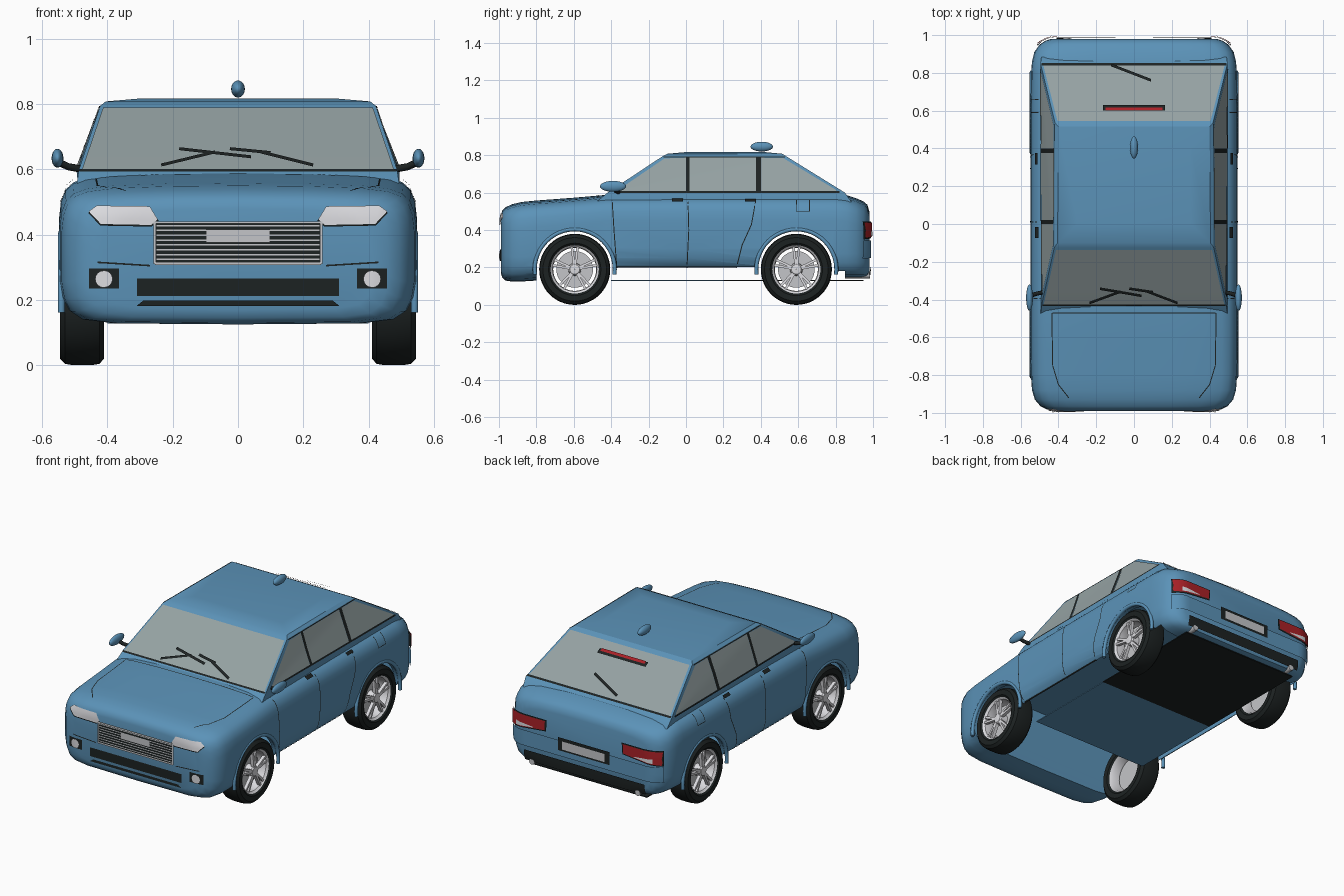
import bpy, bmesh, math
from mathutils import Vector, Matrix
from mathutils.bvhtree import BVHTree

if "Cube" in bpy.data.objects:
    bpy.data.objects.remove(bpy.data.objects["Cube"])

def material(name, rgb):
    m = bpy.data.materials.new(name)
    m.diffuse_color = (*rgb, 1)
    m.use_nodes = True
    m.node_tree.nodes["Principled BSDF"].inputs["Base Color"].default_value = m.diffuse_color
    return m

BLUE = material("body_blue", (0.105, 0.29, 0.48))
GLASS = material("window_grey", (0.30, 0.36, 0.365))
BLACK = material("black_trim", (0.012, 0.016, 0.016))
SILVER = material("silver", (0.55, 0.56, 0.58))
WHITE = material("wheel_white", (0.72, 0.72, 0.75))
RED = material("lamp_red", (0.40, 0.015, 0.02))

def finish(name, bm, mat, angle=35, normals=True):
    if normals:
        bmesh.ops.recalc_face_normals(bm, faces=bm.faces)
    me = bpy.data.meshes.new(name)
    bm.to_mesh(me)
    bm.free()
    me.materials.append(mat)
    me.shade_smooth()
    me.set_sharp_from_angle(angle=math.radians(angle))
    ob = bpy.data.objects.new(name, me)
    bpy.context.collection.objects.link(ob)
    return ob

def loft(rings):
    """Closed solid through rings with equal point counts."""
    bm = bmesh.new()
    vs = [[bm.verts.new(p) for p in r] for r in rings]
    n = len(vs[0])
    for a, b in zip(vs, vs[1:]):
        for i in range(n):
            bm.faces.new((a[i], a[(i + 1) % n], b[(i + 1) % n], b[i]))
    bm.faces.new(vs[0])
    bm.faces.new(vs[-1])
    bmesh.ops.recalc_face_normals(bm, faces=bm.faces)
    return bm

def lathe(name, profile, center, s, mat, n=48):
    """Spin (x, r) profile around the x axis; s mirrors it."""
    bm = bmesh.new()
    rows = [[bm.verts.new((s * x, center[0] + r * math.cos(2 * math.pi * i / n),
                           center[1] + r * math.sin(2 * math.pi * i / n))) for i in range(n)]
            for x, r in profile]
    for a, b in zip(rows, rows[1:]):
        for i in range(n):
            bm.faces.new((a[i], a[(i + 1) % n], b[(i + 1) % n], b[i]))
    return finish(name, bm, mat)

def ellipsoid(name, loc, radii, mat):
    bm = bmesh.new()
    bmesh.ops.create_uvsphere(bm, u_segments=24, v_segments=14, radius=1,
                              matrix=Matrix.Translation(loc) @ Matrix.Diagonal((*radii, 1)))
    return finish(name, bm, mat, 80)

def tube(name, pts, r, mat):
    bm = bmesh.new()
    pts = [Vector(p) for p in pts]
    rings = []
    for i, p in enumerate(pts):
        t = (pts[min(i + 1, len(pts) - 1)] - pts[max(i - 1, 0)]).normalized()
        u = t.cross(Vector((1, 0, 0)) if abs(t.x) < .8 else Vector((0, 0, 1))).normalized()
        v = t.cross(u)
        rings.append([p + r * (u * math.cos(a * math.pi / 4) + v * math.sin(a * math.pi / 4)) for a in range(8)])
    bm.free()
    return finish(name, loft(rings), mat, 50)

DIRS = {'F': (0, 1, 0), 'B': (0, -1, 0), 'R': (-1, 0, 0), 'L': (1, 0, 0), 'T': (0, 0, -1)}

def project(a, b, side, tree, off):
    d = Vector(DIRS[side])
    p = Vector((a, 0, b) if side in 'FB' else (0, a, b) if side in 'LR' else (a, b, 0))
    h, n, _, _ = tree.ray_cast(p - d * 3, d)
    if h is None:
        h, n, _, _ = tree.find_nearest(p - d * 0.95)
    return h + (n if n.dot(d) < 0 else -n) * off

def patch(name, lo, hi, side, tree, off, mat):
    """Thin plate between two 2D polylines, laid onto a surface."""
    lo, hi = [Vector(p) for p in lo], [Vector(p) for p in hi]
    cols = []
    for i in range(len(lo) - 1):
        k = max(1, math.ceil(max((lo[i + 1] - lo[i]).length, (hi[i + 1] - hi[i]).length) / 0.025))
        cols += [(lo[i].lerp(lo[i + 1], j / k), hi[i].lerp(hi[i + 1], j / k)) for j in range(k)]
    cols.append((lo[-1], hi[-1]))
    m = max(1, math.ceil(max((h - l).length for l, h in cols) / 0.025))
    bm = bmesh.new()
    g = [[bm.verts.new(project(*l.lerp(h, j / m), side, tree, off)) for j in range(m + 1)] for l, h in cols]
    d = Vector(DIRS[side])
    for a, b in zip(g, g[1:]):
        for j in range(m):
            f = bm.faces.new((a[j], b[j], b[j + 1], a[j + 1]))
            f.normal_update()
            if f.normal.dot(d) > 0:
                f.normal_flip()
    return finish(name, bm, mat, 40, False)

def rect(name, x0, x1, z0, z1, *rest):
    return patch(name, [(x0, z0), (x1, z0)], [(x0, z1), (x1, z1)], *rest)

def line(name, pts, w, *rest):
    pts = [Vector(p) for p in pts]
    lo, hi = [], []
    for i, p in enumerate(pts):
        t = (pts[min(i + 1, len(pts) - 1)] - pts[max(i - 1, 0)]).normalized() * w / 2
        lo.append(p + Vector((t.y, -t.x)))
        hi.append(p + Vector((-t.y, t.x)))
    return patch(name, lo, hi, *rest)

# lower body: stations (y, half width, top, bottom) with a rounded section
STATIONS = [(-.99, .42, .48, .17), (-.982, .46, .505, .145), (-.965, .495, .522, .13), (-.93, .525, .538, .125),
            (-.88, .54, .55, .125), (-.8, .546, .558, .13), (-.6, .548, .573, .14), (-.43, .548, .588, .17),
            (0, .548, .592, .17), (.43, .548, .592, .17), (.6, .548, .592, .15), (.8, .545, .592, .145),
            (.86, .54, .586, .145), (.91, .528, .57, .145), (.95, .5, .553, .145), (.97, .47, .535, .15),
            (.98, .44, .50, .165)]
TOP = [(.4, .002), (.7, .008), (.85, .018), (.92, .032), (.965, .055), (.99, .09), (1, .14)]
LOW = [(1, .13), (.985, .08), (.95, .04), (.88, .015), (.7, .003)]

def section(y, w, t, b):
    half = [(f * w, t - d) for f, d in TOP] + [(f * w, b + d) for f, d in LOW]
    return ([(0, y, t)] + [(x, y, z) for x, z in half] + [(0, y, b)] +
            [(-x, y, z) for x, z in reversed(half)])

bm = loft([section(*s) for s in STATIONS])
HULL = BVHTree.FromBMesh(bm)
body = finish("lower_body", bm, BLUE)

# hollow underside and wheel arches
cutters = []
bm = bmesh.new()
bmesh.ops.create_cube(bm, size=1, matrix=Matrix.Translation((0, .025, 0)) @ Matrix.Diagonal((1.02, 1.65, 1, 1)))
cutters.append(finish("underside_cutter", bm, BLUE))
AXLES = (-.595, .59)
for y in AXLES:
    bm = bmesh.new()
    bmesh.ops.create_cone(bm, cap_ends=True, segments=64, radius1=.207, radius2=.207, depth=2,
                          matrix=Matrix.Translation((0, y, .19)) @ Matrix.Rotation(math.pi / 2, 4, 'Y'))
    cutters.append(finish("arch_cutter", bm, BLUE))
for c in cutters:
    mod = body.modifiers.new("cut", 'BOOLEAN')
    mod.operation, mod.solver, mod.object = 'DIFFERENCE', 'EXACT', c
dg = bpy.context.evaluated_depsgraph_get()
cut = bpy.data.meshes.new_from_object(body.evaluated_get(dg))
body.modifiers.clear()
body.data = cut
cut.set_sharp_from_angle(angle=math.radians(35))
for c in cutters:
    bpy.data.objects.remove(c)

# cabin: rings (z, front y, front x, rear y, rear x)
bm = loft([[(-fx, fy, z), (fx, fy, z), (rx, ry, z), (-rx, ry, z)] for z, fy, fx, ry, rx in
           [(.55, -.48, .495, .885, .49), (.60, -.42, .487, .85, .495), (.795, -.125, .422, .535, .418),
            (.808, -.10, .405, .515, .40), (.817, 0, .30, .42, .30)]])
CABIN = BVHTree.FromBMesh(bm)
finish("cabin", bm, BLUE, 25)

# windows, pillars and belt line
patch("windscreen", [(-.478, .597), (.478, .597)], [(-.413, .787), (.413, .787)], 'F', CABIN, .003, GLASS)
patch("rear_window", [(-.48, .608), (.48, .608)], [(-.405, .79), (.405, .79)], 'B', CABIN, .003, GLASS)
for s in 'LR':
    patch("front_side_window", [(-.37, .607), (-.11, .607), (0, .607)],
          [(-.365, .612), (-.115, .782), (0, .786)], s, CABIN, .003, GLASS)
    rect("middle_side_window", .02, .375, .607, .786, s, CABIN, .003, GLASS)
    patch("rear_side_window", [(.40, .607), (.52, .607), (.805, .607)],
          [(.40, .786), (.52, .784), (.80, .615)], s, CABIN, .003, GLASS)
    rect("center_pillar", 0, .02, .60, .788, s, CABIN, .004, BLACK)
    rect("rear_pillar", .375, .40, .60, .788, s, CABIN, .004, BLACK)
    line("belt_line", [(-.385, .603), (.82, .603)], .008, s, CABIN, .004, BLACK)
    line("roof_gutter", [(-.12, .79), (.53, .79)], .006, s, CABIN, .003, BLACK)
    # door seams, handles, fuel flap
    for pts in ([(-.395, .56), (-.385, .40), (-.37, .2)], [(.01, .57), (.015, .4), (.005, .2)],
                [(.375, .57), (.35, .43), (.30, .32), (.27, .2)], [(-.37, .205), (.27, .205)],
                [(.59, .56), (.59, .50), (.66, .50), (.66, .56)]):
        line("door_seam", pts, .005, s, HULL, .002, BLACK)
    for y in (-.045, .345):
        rect("door_handle", y - .03, y + .03, .546, .56, s, HULL, .009, BLACK)
line("windscreen_base", [(-.485, .594), (.485, .594)], .007, 'F', CABIN, .004, BLACK)
line("rear_window_base", [(-.49, .604), (.49, .604)], .007, 'B', CABIN, .004, BLACK)
for pts in ([(-.235, .605), (-.07, .645)], [(-.18, .655), (.04, .63)],
            [(.23, .605), (.07, .645)], [(-.025, .655), (.1, .643)]):
    line("front_wiper", pts, .009, 'F', CABIN, .01, BLACK)
line("rear_wiper", [(-.12, .615), (.09, .665)], .009, 'B', CABIN, .03, BLACK)
rect("high_brake_lamp_case", -.165, .165, .74, .757, 'B', CABIN, .010, BLACK)
rect("high_brake_lamp", -.15, .15, .748, .758, 'B', CABIN, .013, RED)

# bonnet seams
line("bonnet_rear_seam", [(-.43, -.47), (.43, -.47)], .005, 'T', HULL, .002, BLACK)
for s in (1, -1):
    line("bonnet_side_seam", [(s * .435, -.47), (s * .43, -.75), (s * .40, -.85), (s * .345, -.92)],
         .005, 'T', HULL, .002, BLACK)

# front: grille, lamps, bumper openings
rect("grille_back", -.255, .255, .31, .44, 'F', HULL, .003, BLACK)
for i in range(8):
    line("grille_slat", [(-.25, .324 + i * .0148), (.25, .324 + i * .0148)], .0045, 'F', HULL, .006, SILVER)
line("grille_frame", [(-.255, .312), (.255, .312)], .009, 'F', HULL, .008, SILVER)
line("grille_frame_top", [(-.255, .437), (.255, .437)], .007, 'F', HULL, .008, SILVER)
rect("front_plate", -.098, .098, .376, .416, 'F', HULL, .010, SILVER)
rect("lower_intake", -.31, .31, .212, .266, 'F', HULL, .004, BLACK)
patch("lower_lip", [(-.31, .182), (.31, .182)], [(-.29, .198), (.29, .198)], 'F', HULL, .006, BLACK)
for s in (1, -1):
    line("grille_side_frame", [(s * .255, .31), (s * .255, .44)], .008, 'F', HULL, .008, SILVER)
    lo = [(.455, .466), (.42, .43), (.265, .427), (.245, .445)]
    hi = [(.455, .470), (.43, .487), (.27, .485), (.247, .449)]
    patch("headlamp", [(s * x, z) for x, z in lo], [(s * x, z) for x, z in hi], 'F', HULL, .006, WHITE)
    line("headlamp_rim", [(s * x, z) for x, z in lo], .005, 'F', HULL, .007, BLACK)
    rect("fog_lamp_recess", s * .365, s * .455, .235, .296, 'F', HULL, .004, BLACK)
    arc = [math.pi * i / 8 for i in range(9)]
    patch("fog_lamp", [(s * .41 + .026 * math.cos(a), .264 - .026 * math.sin(a)) for a in arc],
          [(s * .41 + .026 * math.cos(a), .264 + .026 * math.sin(a)) for a in arc], 'F', HULL, .009, WHITE)
    line("bumper_seam", [(s * .27, .305), (s * .43, .315)], .005, 'F', HULL, .003, BLACK)

# rear: bumper, lamps, plate, exhausts
rect("rear_bumper", -.505, .505, .25, .345, 'B', HULL, .010, BLUE)
rect("rear_valance", -.41, .41, .165, .225, 'B', HULL, .008, BLACK)
rect("rear_plate_recess", -.175, .175, .285, .365, 'B', HULL, .013, BLACK)
rect("rear_plate", -.145, .145, .297, .347, 'B', HULL, .017, SILVER)
for s in (1, -1):
    patch("tail_lamp_case", [(s * .26, .375), (s * .505, .35)], [(s * .255, .445), (s * .505, .445)],
          'B', HULL, .010, BLACK)
    patch("tail_lamp", [(s * .268, .382), (s * .50, .358)], [(s * .265, .439), (s * .50, .439)],
          'B', HULL, .014, RED)
    patch("reversing_lamp", [(s * .34, .380), (s * .46, .367)], [(s * .345, .384), (s * .46, .395)],
          'B', HULL, .017, WHITE)
    tube("exhaust", [(s * .36, .85, .16), (s * .36, .985, .16)], .018, SILVER)

# floor plates
for name, y0, y1, mat in (("floor_front", -.40, .2, BLUE), ("floor_rear", .2, .95, BLACK)):
    bm = bmesh.new()
    bmesh.ops.create_cube(bm, size=1, matrix=Matrix.Translation((0, (y0 + y1) / 2, .131)) @
                          Matrix.Diagonal((.80, y1 - y0, .006, 1)))
    finish(name, bm, mat)

# roof fin and mirrors
ellipsoid("roof_fin", (0, .405, .846), (.021, .06, .026), BLUE)
for s in (1, -1):
    ellipsoid("mirror", (s * .553, -.39, .634), (.018, .07, .029), BLUE)
    tube("mirror_arm", [(s * .475, -.36, .60), (s * .52, -.37, .608), (s * .55, -.38, .622)], .011, BLACK)

# wheels and arch lips
TYRE = [(.43, .125), (.412, .14), (.41, .17), (.425, .186), (.45, .19), (.505, .19), (.53, .186),
        (.545, .17), (.543, .14), (.53, .127)]
for y in AXLES:
    for s in (1, -1):
        c = (y, .19)
        lathe("tyre", TYRE, c, s, BLACK)
        lathe("rim", [(.42, .128), (.44, .118), (.5, .115), (.525, .118), (.536, .129)], c, s, WHITE)
        lathe("brake_disc", [(.47, .001), (.47, .098), (.485, .098), (.485, .001)], c, s, SILVER)
        lathe("hub", [(.48, .035), (.525, .033), (.534, .026), (.536, .001)], c, s, WHITE, 24)
        bm = bmesh.new()
        for k in range(5):
            for off in (-.13, .13):
                a = 2 * math.pi * k / 5 + off + math.pi / 2
                bmesh.ops.create_cube(bm, size=1, matrix=Matrix.Translation((s * .522, y, .19)) @
                                      Matrix.Rotation(a, 4, 'X') @ Matrix.Translation((0, .07, 0)) @
                                      Matrix.Diagonal((.02, .1, .013, 1)))
        finish("spokes", bm, WHITE)
        tube("arch_lip", [(s * .541, y + .214 * math.cos(t * math.pi / 24), .19 + .214 * math.sin(t * math.pi / 24))
                          for t in range(-1, 26)], .011, BLUE)
